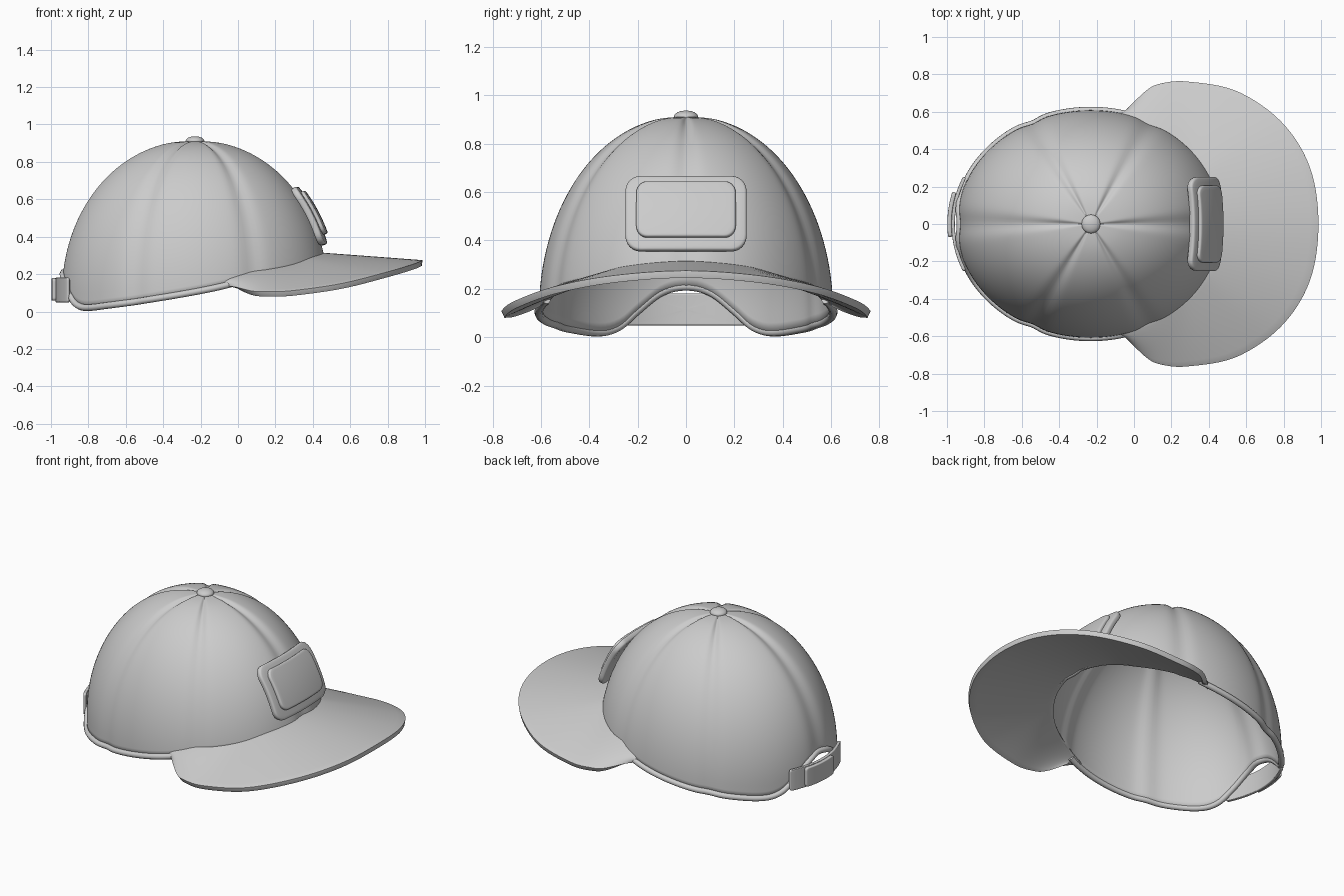
import bpy, bmesh
from math import sin, cos, pi, radians, degrees, atan2, exp, sqrt

if "Cube" in bpy.data.objects:
    bpy.data.objects.remove(bpy.data.objects["Cube"])

CX, RX, RY, Z0, H = -0.23, 0.715, 0.605, 0.10, 0.81
# lower edge height of the crown by angle (0 = front, 180 = back arch)
RIM = [(0, .285), (25, .265), (41, .228), (64, .185), (75, .145), (90, .105), (112, .06),
       (130, .033), (145, .021), (153, .045), (160, .105), (170, .185), (180, .212)]
# height of the joint between visor and crown
JOINT = [(0, .30), (25, .28), (41, .243), (64, .2), (75, .165), (78, .14)]
# outer visor edge, one half: parameter, x, y, z
EDGE = [(0, .985, 0, .26), (1, .94, .30, .24), (2, .79, .54, .195), (3, .55, .705, .135),
        (4, .29, .755, .098), (5, .15, .745, .094), (6, .07, .705, .1), (7, -.045, .585, .14)]


def interp(tab, s, k=1):
    """smooth curve through a table, symmetric around its first entry"""
    n = len(tab)
    i = max(j for j in range(n - 1) if tab[j][0] <= s + 1e-9)
    def slope(j):
        a, b = max(j - 1, 0), min(j + 1, n - 1)
        if j == 0 or (j == n - 1 and tab[j][0] == 180):
            return 0 if k != 2 else (tab[b][k] - tab[a][k]) / (tab[b][0] - tab[a][0])
        return (tab[b][k] - tab[a][k]) / (tab[b][0] - tab[a][0])
    h = tab[i + 1][0] - tab[i][0]
    u = (s - tab[i][0]) / h
    return ((2*u**3 - 3*u*u + 1) * tab[i][k] + (u**3 - 2*u*u + u) * h * slope(i)
            + (3*u*u - 2*u**3) * tab[i + 1][k] + (u**3 - u*u) * h * slope(i + 1))


def crown_pt(t, a, off=1.0):
    """point on the six-panel crown: t around, a up"""
    ph = degrees(atan2(RY * sin(t), RX * cos(t))) % 60
    d = min(ph, 60 - ph)
    g = 1 + off * (0.006 - 0.018 * exp(-(d / 5) ** 2)) * min(1, (pi / 2 - a) * 5)
    r = max(cos(max(a, 0)), 0) ** 0.95 * g
    z = Z0 + H * (sin(a) * g if a > 0 else a)
    return (CX + RX * r * cos(t), RY * r * sin(t), z)


def make(name, verts, faces, solid=0, offset=0, bevel=0, segs=3, angle=35):
    me = bpy.data.meshes.new(name)
    me.from_pydata(verts, [], faces)
    bm = bmesh.new()
    bm.from_mesh(me)
    bmesh.ops.recalc_face_normals(bm, faces=bm.faces)
    bm.to_mesh(me)
    bm.free()
    ob = bpy.data.objects.new(name, me)
    bpy.context.collection.objects.link(ob)
    if solid:
        m = ob.modifiers.new("thickness", 'SOLIDIFY')
        m.thickness, m.offset = solid, offset
    if bevel:
        m = ob.modifiers.new("round", 'BEVEL')
        m.width, m.segments, m.limit_method, m.angle_limit = bevel, segs, 'ANGLE', radians(50)
    smooth(ob, angle)
    return ob


def smooth(ob, angle=35):
    bpy.ops.object.select_all(action='DESELECT')
    ob.select_set(True)
    bpy.context.view_layer.objects.active = ob
    bpy.ops.object.shade_smooth_by_angle(angle=radians(angle))


def plate(name, cy, cz, hw, hh, r, fn, thick, bevel):
    """rounded rectangle in y/z, wrapped onto the surface x = fn(y, z)"""
    out = []
    for q, (sy, sz) in enumerate([(1, 1), (-1, 1), (-1, -1), (1, -1)]):
        arc = [(sy * (hw - r) + r * cos(q * pi / 2 + i * pi / 12),
                sz * (hh - r) + r * sin(q * pi / 2 + i * pi / 12)) for i in range(7)]
        ny, nz = [(-1, 1), (-1, -1), (1, -1), (1, 1)][q]
        end = (ny * (hw - r) + r * cos((q + 1) * pi / 2), nz * (hh - r) + r * sin((q + 1) * pi / 2))
        out += arc + [(arc[-1][0] + (end[0] - arc[-1][0]) * i / 12,
                       arc[-1][1] + (end[1] - arc[-1][1]) * i / 12) for i in range(1, 12)]
    n, rings = len(out), 8
    vs = [(fn(cy + y * k / rings, cz + z * k / rings), cy + y * k / rings, cz + z * k / rings)
          for k in range(rings, 0, -1) for y, z in out] + [(fn(cy, cz), cy, cz)]
    fs = [(k*n + i, k*n + (i+1) % n, (k+1)*n + (i+1) % n, (k+1)*n + i)
          for k in range(rings - 1) for i in range(n)]
    fs += [((rings-1)*n + i, (rings-1)*n + (i+1) % n, rings*n) for i in range(n)]
    return make(name, vs, fs, thick, 0, bevel)


# crown shell
N, M = 168, 34
vs, fs = [], []
for i in range(N):
    t = 2 * pi * i / N
    a0 = (interp(RIM, abs(degrees(t) - 360 * (t > pi))) - Z0) / H
    vs += [crown_pt(t, a0 + (pi / 2 - .02 - a0) * j / M) for j in range(M + 1)]
K = M + 1
for i in range(N):
    b = (i + 1) % N
    fs += [(i*K + j, b*K + j, b*K + j + 1, i*K + j + 1) for j in range(M)]
vs.append((CX, 0, Z0 + H))
fs += [(i*K + M, ((i+1) % N)*K + M, N*K) for i in range(N)]
make("crown", vs, fs, 0.016, -1, angle=60)

# piping along the open lower edge
pts = []
for i in range(141):
    d = 72 + (288 - 72) * i / 140
    z = interp(RIM, d if d <= 180 else 360 - d)
    pts.append(crown_pt(radians(d), (z - Z0) / H))
cu = bpy.data.curves.new("edge_piping", 'CURVE')
cu.dimensions, cu.bevel_depth, cu.bevel_resolution, cu.use_fill_caps = '3D', 0.018, 3, True
sp = cu.splines.new('POLY')
sp.points.add(len(pts) - 1)
for p, c in zip(sp.points, pts):
    p.co = (*c, 1)
pipe = bpy.data.objects.new("edge_piping", cu)
bpy.context.collection.objects.link(pipe)
bpy.ops.object.select_all(action='DESELECT')
pipe.select_set(True)
bpy.context.view_layer.objects.active = pipe
bpy.ops.object.convert(target='MESH')
smooth(bpy.context.object, 50)

# visor lofted between the crown joint and the outer edge
S, R = 96, 12
vs = []
for i in range(S + 1):
    s = 2 * i / S - 1
    sg, s = (1 if s >= 0 else -1), abs(s)
    d = 78 * s
    z = interp(JOINT, d)
    inn = crown_pt(radians(d), (z - Z0) / H, 0)
    inn = (CX + (inn[0] - CX) * .975, inn[1] * .975, z)
    out = [interp(EDGE, 7 * s, k) for k in (1, 2, 3)]
    for j in range(R + 1):
        f = j / R
        x, y, z = (inn[k] + (out[k] - inn[k]) * f for k in range(3))
        vs.append((x, sg * y, z + .03 * f * (1 - f) * s))
fs = [(i*(R+1) + j, (i+1)*(R+1) + j, (i+1)*(R+1) + j + 1, i*(R+1) + j + 1)
      for i in range(S) for j in range(R)]
make("visor", vs, fs, 0.03, 0, 0.012)

# front badge: backing plate and raised panel
def front(off):
    return lambda y, z: CX + RX * sqrt(max(0, 1 - ((z - Z0) / H) ** 2)) ** .95 + off - .32 * y * y

plate("badge_backing", 0, .508, .25, .152, .06, front(.012), .036, .012)
plate("badge_panel", 0, .525, .205, .113, .045, front(.033), .034, .010)

# rear strap and its slider
def back(off):
    return lambda y, z: CX - (RX + off) * sqrt(1 - (y / (RY + off)) ** 2)

plate("rear_strap", 0, .115, .25, .066, .012, back(.022), .018, .005)
plate("strap_slider", .05, .118, .12, .06, .015, back(.042), .022, .006)

# top button
bpy.ops.mesh.primitive_uv_sphere_add(segments=32, ring_count=16, radius=1, location=(CX, 0, .912))
b = bpy.context.object
b.name = "top_button"
b.scale = (.05, .05, .025)
smooth(b, 60)
